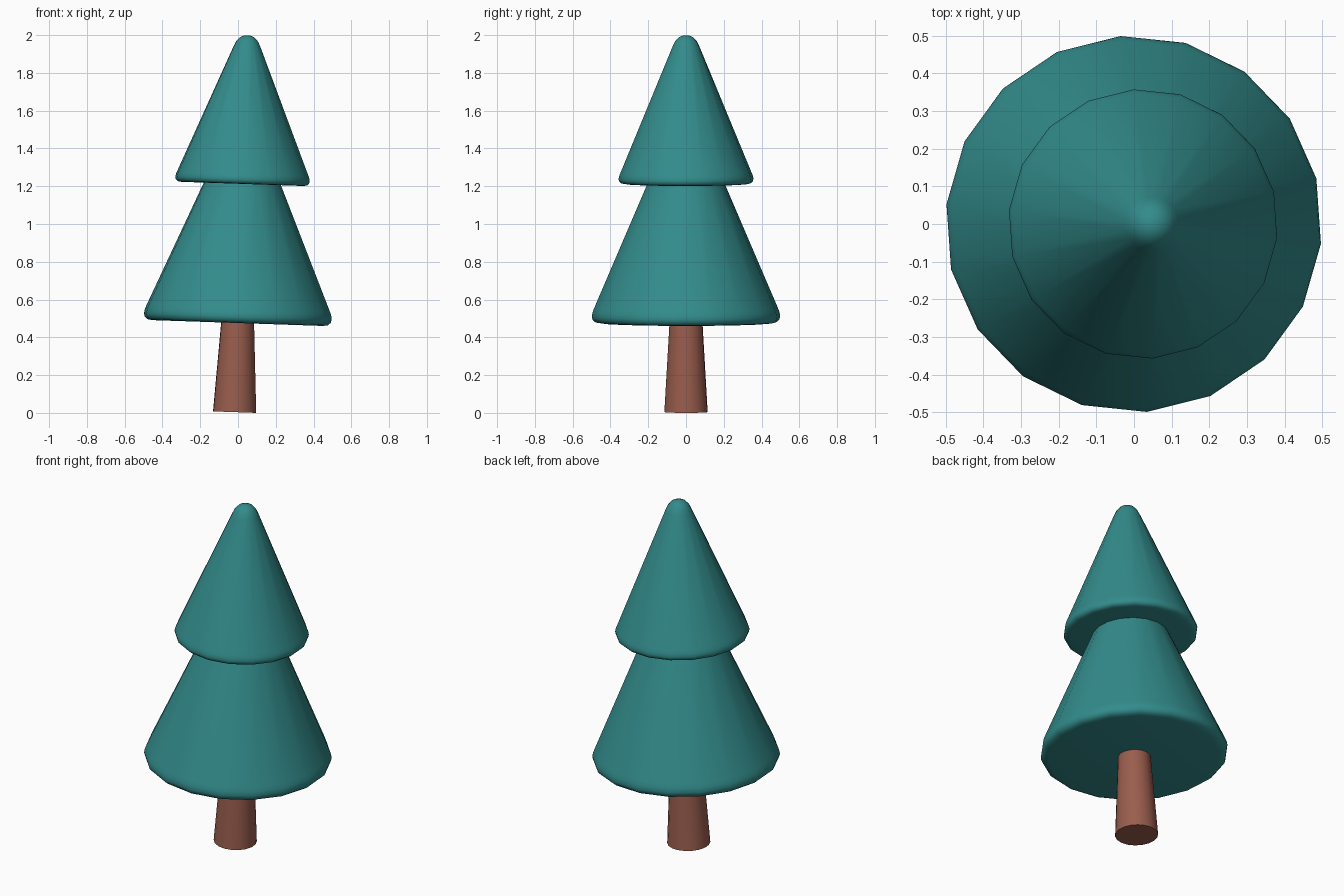
import bpy, bmesh
from math import cos, sin, radians
from mathutils import Matrix

if "Cube" in bpy.data.objects:
    bpy.data.objects.remove(bpy.data.objects["Cube"])

# the whole tree leans slightly towards +x
LEAN = Matrix.Translation((-0.018, 0, 0.004)) @ Matrix.Rotation(radians(1.95), 4, 'Y')


def material(name, color):
    m = bpy.data.materials.new(name)
    m.diffuse_color = color
    m.use_nodes = True
    m.node_tree.nodes["Principled BSDF"].inputs["Base Color"].default_value = m.diffuse_color
    return m


def lathe(name, profile, sides, mat, phase=14, sharp=None):
    """Revolve (radius, height) points, capping both ends."""
    bm = bmesh.new()
    rings = []
    for r, z in profile:
        ring = []
        for i in range(sides):
            a = radians(phase) + radians(360) * i / sides
            ring.append(bm.verts.new((r * cos(a), r * sin(a), z)))
        rings.append(ring)
    for lo, hi in zip(rings, rings[1:]):
        for i in range(sides):
            j = (i + 1) % sides
            bm.faces.new((lo[i], lo[j], hi[j], hi[i]))
    bm.faces.new(rings[0][::-1])
    bm.faces.new(rings[-1])
    bm.transform(LEAN)
    mesh = bpy.data.meshes.new(name)
    bm.to_mesh(mesh)
    bm.free()
    mesh.materials.append(mat)
    ob = bpy.data.objects.new(name, mesh)
    bpy.context.collection.objects.link(ob)
    bpy.ops.object.select_all(action='DESELECT')
    ob.select_set(True)
    bpy.context.view_layer.objects.active = ob
    bpy.ops.object.shade_smooth_by_angle(angle=radians(50))
    return ob


green = material("needles", (0.033, 0.26, 0.26, 1))
brown = material("bark", (0.32, 0.11, 0.075, 1))

# tapered trunk
lathe("trunk", [(0.115, 0), (0.086, 0.50)], 18, brown)

# lower foliage with rounded rim, ending inside the upper tier
lathe("lower_foliage",
      [(0.455, 0.472), (0.480, 0.476), (0.495, 0.489), (0.500, 0.507),
       (0.496, 0.530), (0.487, 0.553), (0.205, 1.21), (0.19, 1.245)], 18, green)

# upper foliage with rounded rim and tip
lathe("upper_foliage",
      [(0.325, 1.209), (0.344, 1.212), (0.355, 1.222), (0.358, 1.236),
       (0.354, 1.254), (0.346, 1.273), (0.072, 1.935), (0.058, 1.964),
       (0.038, 1.986), (0.016, 1.995), (0.004, 1.996)], 18, green)
